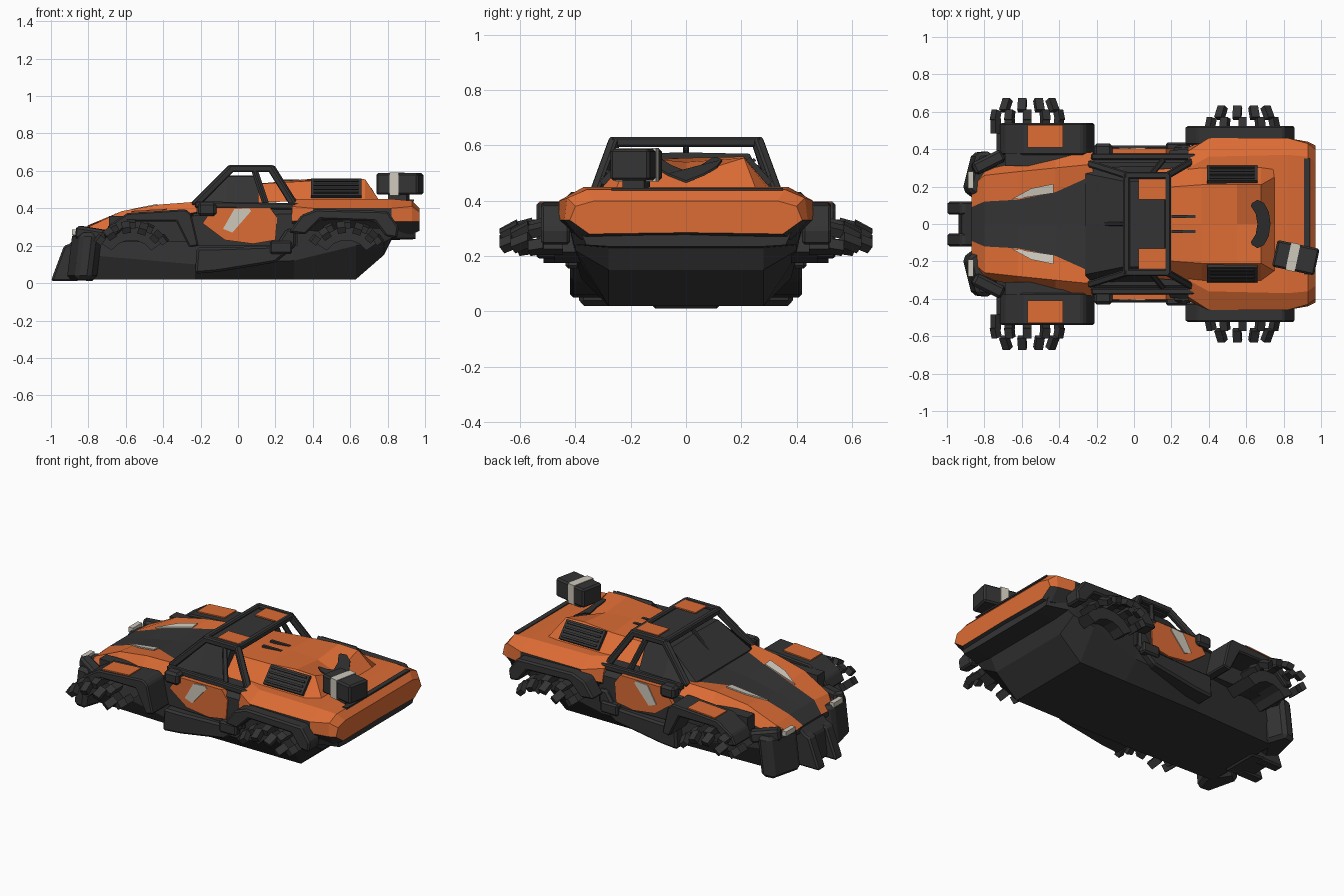
import bpy, bmesh, math
from mathutils import Vector, Matrix

if "Cube" in bpy.data.objects:
    bpy.data.objects.remove(bpy.data.objects["Cube"])


def material(name, rgb):
    m = bpy.data.materials.new(name)
    m.diffuse_color = (*rgb, 1)
    m.use_nodes = True
    m.node_tree.nodes["Principled BSDF"].inputs["Base Color"].default_value = m.diffuse_color
    return m


DARK = material("charcoal", (0.034, 0.034, 0.034))
ORANGE = material("orange", (0.72, 0.15, 0.035))
WHITE = material("off_white", (0.62, 0.58, 0.50))


def finish(name, bm, mats, rule=None, bevel=0):
    bmesh.ops.recalc_face_normals(bm, faces=bm.faces)
    bm.normal_update()
    if rule:
        for f in bm.faces:
            f.material_index = rule(f.calc_center_median(), f.normal)
    me = bpy.data.meshes.new(name)
    bm.to_mesh(me)
    bm.free()
    for m in mats:
        me.materials.append(m)
    ob = bpy.data.objects.new(name, me)
    bpy.context.collection.objects.link(ob)
    if bevel:
        b = ob.modifiers.new("bevel", 'BEVEL')
        b.width, b.segments = bevel, 1
    return ob


def prism(name, pts, off, mat, bevel=0):
    """Polygon of 3D points extruded along a vector."""
    bm = bmesh.new()
    a = [bm.verts.new(p) for p in pts]
    b = [bm.verts.new(Vector(p) + Vector(off)) for p in pts]
    bm.faces.new(a)
    bm.faces.new(b[::-1])
    n = len(a)
    for i in range(n):
        bm.faces.new((a[i], a[(i + 1) % n], b[(i + 1) % n], b[i]))
    return finish(name, bm, [mat], bevel=bevel)


def side_prism(name, xz, y0, y1, mat, bevel=0):
    return prism(name, [(x, y0, z) for x, z in xz], (0, y1 - y0, 0), mat, bevel)


def box(name, c, size, mat, rot=None, bevel=0):
    bm = bmesh.new()
    m = Matrix.Translation(c) @ (rot or Matrix()) @ Matrix.Diagonal((*size, 1))
    bmesh.ops.create_cube(bm, size=1, matrix=m)
    return finish(name, bm, [mat], bevel=bevel)


def beam(name, a, b, w, mat, h=None):
    a, b = Vector(a), Vector(b)
    rot = (b - a).to_track_quat('X', 'Z').to_matrix().to_4x4()
    return box(name, (a + b) / 2, ((b - a).length + w * .6, w, h or w), mat, rot, w * .2)


def loft(name, sections, mats, rule=None):
    """Sections (x, half outline from top centre to bottom centre), mirrored in y."""
    bm = bmesh.new()
    rings = []
    for x, half in sections:
        full = half + [(-y, z) for y, z in half[-2:0:-1]]
        rings.append([bm.verts.new((x, y, z)) for y, z in full])
    n = len(rings[0])
    for r, s in zip(rings, rings[1:]):
        for i in range(n):
            bm.faces.new((r[i], r[(i + 1) % n], s[(i + 1) % n], s[i]))
    bm.faces.new(rings[0])
    bm.faces.new(rings[-1][::-1])
    return finish(name, bm, mats, rule)


# lower hull
loft("hull", [
    (-.80, [(0, .27), (.27, .27), (.28, .15), (.26, .02), (0, .02)]),
    (-.23, [(0, .30), (.36, .30), (.36, .10), (.28, .02), (0, .02)]),
    (.30, [(0, .30), (.38, .30), (.38, .12), (.28, .02), (0, .02)]),
    (.63, [(0, .30), (.42, .30), (.40, .20), (.28, .02), (0, .02)]),
    (.78, [(0, .30), (.42, .30), (.40, .22), (.28, .15), (0, .15)]),
    (.82, [(0, .30), (.42, .30), (.40, .24), (.28, .23), (0, .23)]),
    (.95, [(0, .285), (.38, .285), (.36, .24), (.28, .235), (0, .235)])], [DARK])

# hood: dark centre, orange sides
loft("hood", [
    (-.87, [(0, .25), (.09, .25), (.20, .24), (.22, .22), (0, .20)]),
    (-.80, [(0, .31), (.12, .31), (.26, .30), (.29, .25), (0, .20)]),
    (-.62, [(0, .36), (.13, .37), (.28, .385), (.33, .31), (0, .22)]),
    (-.42, [(0, .40), (.17, .41), (.30, .42), (.36, .34), (0, .22)]),
    (-.22, [(0, .42), (.26, .42), (.32, .435), (.385, .38), (0, .22)])],
    [DARK, ORANGE],
    lambda c, n: int(n.z > .15 and abs(c.y) > .14 and c.x > -.86))

# middle body under the cabin
loft("middle_body", [
    (-.24, [(0, .41), (.33, .41), (.38, .36), (.38, .2), (0, .2)]),
    (.32, [(0, .42), (.33, .42), (.40, .37), (.40, .2), (0, .2)])], [DARK])

# rear body with dark wheel recess and underside
loft("rear_body", [
    (.29, [(0, .45), (.30, .45), (.39, .41), (.41, .33), (.36, .28), (0, .28)]),
    (.40, [(0, .45), (.36, .45), (.46, .40), (.46, .34), (.40, .28), (0, .28)]),
    (.82, [(0, .45), (.37, .45), (.46, .40), (.46, .33), (.40, .27), (0, .28)]),
    (.93, [(0, .44), (.36, .44), (.43, .41), (.44, .33), (.38, .26), (0, .27)]),
    (.97, [(0, .40), (.33, .40), (.40, .38), (.42, .33), (.35, .28), (0, .285)])],
    [ORANGE, DARK],
    lambda c, n: int(n.z < -.3 or (abs(n.y) > .8 and .35 < c.x < .8)))

# engine cover with a centre slope falling to the rear
loft("engine_cover", [
    (.09, [(0, .53), (.19, .53), (.29, .43), (0, .43)]),
    (.36, [(0, .555), (.21, .545), (.31, .44), (0, .44)]),
    (.55, [(0, .54), (.21, .56), (.31, .44), (0, .44)]),
    (.68, [(0, .49), (.21, .555), (.31, .44), (0, .44)]),
    (.75, [(0, .45), (.25, .45), (.30, .44), (0, .44)])], [ORANGE])

# dark crescent on the rear slope, cover slots and rear edge strip
out = [(.66 + .07 * math.cos(t), .13 * math.sin(t)) for t in [math.radians(a) for a in range(-90, 91, 30)]]
inn = [(x - .07 if abs(y) < .12 else x - .03, y * .85) for x, y in out[::-1]]
prism("deck_patch", [(x, y, .50 - .5 * (x - .66) + abs(y) * .32) for x, y in out + inn],
      (0, 0, .008), DARK)
for y in (-.04, .04):
    box("cover_slot", (.265, y, .548), (.13, .018, .012), DARK)
box("rear_edge_strip", (.925, .04, .442), (.03, .62, .01), DARK)

# cabin glasshouse
loft("cabin_glass", [
    (-.26, [(0, .425), (.27, .425), (.31, .41), (0, .40)]),
    (-.06, [(0, .575), (.23, .57), (.31, .41), (0, .40)]),
    (.11, [(0, .575), (.23, .57), (.31, .41), (0, .40)])], [DARK])
box("roof_panel", (.06, 0, .607), (.22, .46, .02), DARK)
for x in (-.04, .18):
    beam("roof_crossbar", (x, -.26, .612), (x, .26, .612), .036, DARK)
beam("windshield_divider", (-.22, .0, .43), (-.05, .0, .59), .02, DARK)

# skid bumper centre
side_prism("bumper_centre", [(-.94, .02), (-.92, .19), (-.84, .27), (-.78, .25), (-.77, .01)], -.12, .12, DARK, .01)

for s in (1, -1):
    # bumper wings and prongs
    side_prism("bumper_prong", [(-1, .01), (-.99, .04), (-.93, .20), (-.87, .22), (-.85, .01)],
               s * .05, s * .12, DARK, .01)
    prism("bumper_wing", [(x, s * y, .02) for x, y in
          [(-.92, .18), (-.87, .38), (-.79, .39), (-.75, .27), (-.84, .12)]],
          (.03, 0, .25), DARK, .02)
    box("headlight", (-.872, s * .235, .272), (.03, .09, .03), WHITE)
    # hood stripe
    prism("hood_stripe", [(-.66, s * .13, .362), (-.43, s * .165, .41), (-.43, s * .215, .416),
                          (-.55, s * .19, .392)], (0, 0, .008), WHITE)

    # front fender
    side_prism("front_fender", [(-.72, .25), (-.69, .31), (-.59, .375), (-.28, .395), (-.25, .37),
                                (-.21, .20), (-.26, .19), (-.33, .33), (-.57, .33), (-.67, .24)],
               s * .37, s * .54, DARK, .008)
    prism("fender_plate", [(-.57, s * .41, .379), (-.38, s * .41, .391), (-.38, s * .53, .391),
                           (-.57, s * .53, .379)], (0, 0, .007), ORANGE)
    box("inner_wheel_arch", (-.46, s * .345, .29), (.46, .07, .14), DARK)
    beam("front_corner_guard", (-.84, s * .30, .27), (-.72, s * .36, .25), .07, DARK)

    # rear fender flare
    side_prism("rear_flare", [(.27, .27), (.34, .365), (.42, .395), (.80, .385), (.86, .30), (.85, .24),
                              (.79, .25), (.73, .33), (.44, .34), (.36, .26)], s * .42, s * .525, DARK, .01)

    # tyre arcs and tread blocks
    for label, cx, y0, outer in (("front", -.57, .30, .635), ("rear", .58, .38, .595)):
        arc = [math.radians(a) for a in range(35, 146, 22)]
        ring = [(cx + .2 * math.cos(a), .10 + .2 * math.sin(a)) for a in arc]
        ring += [(cx + .13 * math.cos(a), .10 + .13 * math.sin(a)) for a in arc[::-1]]
        side_prism(label + "_tyre_arc", ring, s * y0, s * (outer - .12), DARK)
        for row, (y, w) in enumerate(((outer - .11, .08), (outer - .055, .055), (outer, .07))):
            for a in ((38, 64, 90, 116, 142) if row < 2 else (48, 72, 98, 125)):
                t = math.radians(a)
                r = .215 if row < 2 else .20
                rot = Matrix.Rotation(-t, 4, 'Y') @ Matrix.Rotation(s * .25 * row, 4, 'Z')
                box(label + "_tread", (cx + r * math.cos(t), s * y, .10 + r * math.sin(t)),
                    (.035, w, .045), DARK, rot)

    # door with stripe
    side_prism("door", [(-.19, .32), (-.13, .405), (.17, .405), (.21, .35), (.20, .23), (.08, .21), (-.07, .23)],
               s * .37, s * .404, ORANGE)
    side_prism("door_stripe", [(-.08, .29), (-.03, .27), (.07, .385), (.06, .40), (-.02, .395)],
               s * .404, s * .41, WHITE)
    # sill, steps and mirror
    side_prism("sill", [(-.23, .05), (-.11, .06), (.20, .11), (.31, .20), (.31, .29), (.26, .29), (.20, .20),
                        (-.10, .19), (-.22, .19)], s * .30, s * .42, DARK, .012)
    box("sill_step", (.23, s * .41, .19), (.12, .05, .07), DARK, bevel=.01)
    box("side_mirror", (-.165, s * .395, .395), (.10, .07, .075), DARK, bevel=.015)
    beam("door_rail", (-.22, s * .36, .42), (.32, s * .36, .41), .035, DARK)

    # roll cage
    beam("front_pillar", (-.23, s * .32, .42), (-.04, s * .26, .61), .038, DARK)
    beam("roof_rail", (-.04, s * .26, .612), (.18, s * .26, .612), .038, DARK)
    beam("rear_pillar", (.18, s * .26, .612), (.30, s * .33, .42), .038, DARK)
    beam("centre_pillar", (.09, s * .26, .60), (.15, s * .335, .42), .03, DARK)
    box("roof_plate", (.10, s * .185, .626), (.15, .11, .008), ORANGE)

    # slanted vent with slats
    tilt = Matrix.Rotation(-s * math.radians(48), 4, 'X')
    box("vent_frame", (.525, s * .264, .507), (.27, .12, .02), DARK, tilt)
    for k in range(4):
        d = -.042 + k * .028
        box("vent_slat", (.525, s * (.271 + d * .67), .513 - d * .74), (.24, .012, .018), DARK, tilt)

# tilted storage can with band
turn = Matrix.Rotation(math.radians(-12), 4, 'Z')
box("storage_can", (.865, -.18, .53), (.23, .145, .115), DARK, turn, .01)
box("can_band", (.85, -.177, .53), (.05, .15, .121), WHITE, turn)
box("can_mount", (.86, -.18, .455), (.10, .08, .05), DARK, turn)
